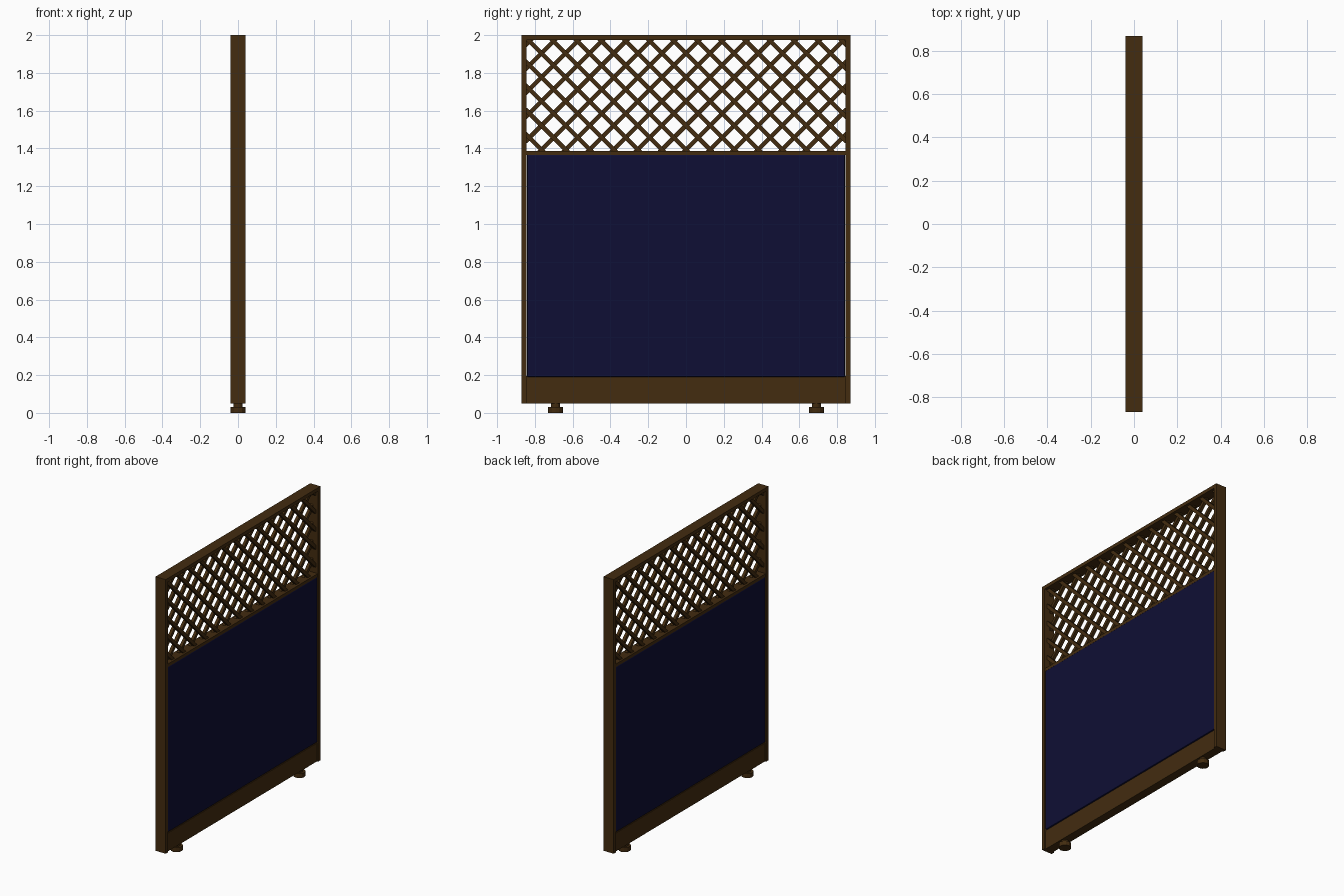
import bpy, bmesh, math
from mathutils import Matrix, Vector

if "Cube" in bpy.data.objects:
    bpy.data.objects.remove(bpy.data.objects["Cube"])


def material(name, rgb):
    m = bpy.data.materials.new(name)
    m.diffuse_color = (*rgb, 1)
    m.use_nodes = True
    m.node_tree.nodes["Principled BSDF"].inputs["Base Color"].default_value = m.diffuse_color
    return m


WOOD = material("dark_brown_wood", (0.056, 0.025, 0.005))
FABRIC = material("navy_fabric", (0.0045, 0.0045, 0.035))


def finish(name, bm, mat):
    me = bpy.data.meshes.new(name)
    bm.to_mesh(me)
    bm.free()
    me.materials.append(mat)
    ob = bpy.data.objects.new(name, me)
    bpy.context.collection.objects.link(ob)
    return ob


def box(name, x, y0, y1, z0, z1, mat, bevel=0):
    """Box centred on x = 0 with half depth x."""
    bm = bmesh.new()
    mtx = Matrix.Translation((0, (y0 + y1) / 2, (z0 + z1) / 2)) @ Matrix.Diagonal((2 * x, y1 - y0, z1 - z0, 1))
    bmesh.ops.create_cube(bm, size=1, matrix=mtx)
    if bevel:
        bmesh.ops.bevel(bm, geom=bm.edges[:], offset=bevel, segments=2, profile=0.5, affect='EDGES')
    return finish(name, bm, mat)


IN, OUT = 0.845, 0.87

# Outer frame and rails
box("left_post", 0.04, -OUT, -IN, 0.05, 2, WOOD)
box("right_post", 0.04, IN, OUT, 0.05, 2, WOOD)
box("top_rail", 0.04, -IN, IN, 1.975, 2, WOOD)
box("middle_rail", 0.036, -IN, IN, 1.365, 1.387, WOOD)
box("lower_rail", 0.027, -IN, IN, 0.178, 0.195, WOOD)
box("kick_board", 0.031, -IN, IN, 0.05, 0.18, WOOD)

# Padded fabric panel
box("fabric_panel", 0.037, -0.842, 0.842, 0.19, 1.367, FABRIC, 0.006)

# Diagonal lattice: two crossing layers of slats
PITCH, Z_NODE, WIDTH, THICK = 0.1275, 1.904, 0.023, 0.021
Y_LIM, Z_LO, Z_HI = IN + 0.006, 1.38, 1.981


def lattice(name, slope, x):
    bm = bmesh.new()
    for k in range(-14, 15):
        # centreline y = k*PITCH + slope*(z - Z_NODE), clipped to the opening
        ends = sorted(Z_NODE + slope * (s * Y_LIM - k * PITCH) for s in (-1, 1))
        z0, z1 = max(Z_LO, ends[0]), min(Z_HI, ends[1])
        if z1 - z0 < 0.02:
            continue
        zc = (z0 + z1) / 2
        yc = k * PITCH + slope * (zc - Z_NODE)
        mtx = (Matrix.Translation((x, yc, zc)) @ Matrix.Rotation(-slope * math.pi / 4, 4, 'X')
               @ Matrix.Diagonal((THICK, WIDTH, (z1 - z0) * math.sqrt(2), 1)))
        bmesh.ops.create_cube(bm, size=1, matrix=mtx)
    finish(name, bm, WOOD)


lattice("lattice_front_layer", -1, THICK / 2)
lattice("lattice_back_layer", 1, -THICK / 2)

# Round levelling feet
for side, y in (("left", -0.69), ("right", 0.69)):
    bm = bmesh.new()
    for r, z0, z1 in ((0.04, 0, 0.032), (0.024, 0.03, 0.055)):
        bmesh.ops.create_cone(bm, cap_ends=True, segments=12, radius1=r, radius2=r, depth=z1 - z0,
                              matrix=Matrix.Translation((0, y, (z0 + z1) / 2)))
    finish(side + "_foot", bm, WOOD)
